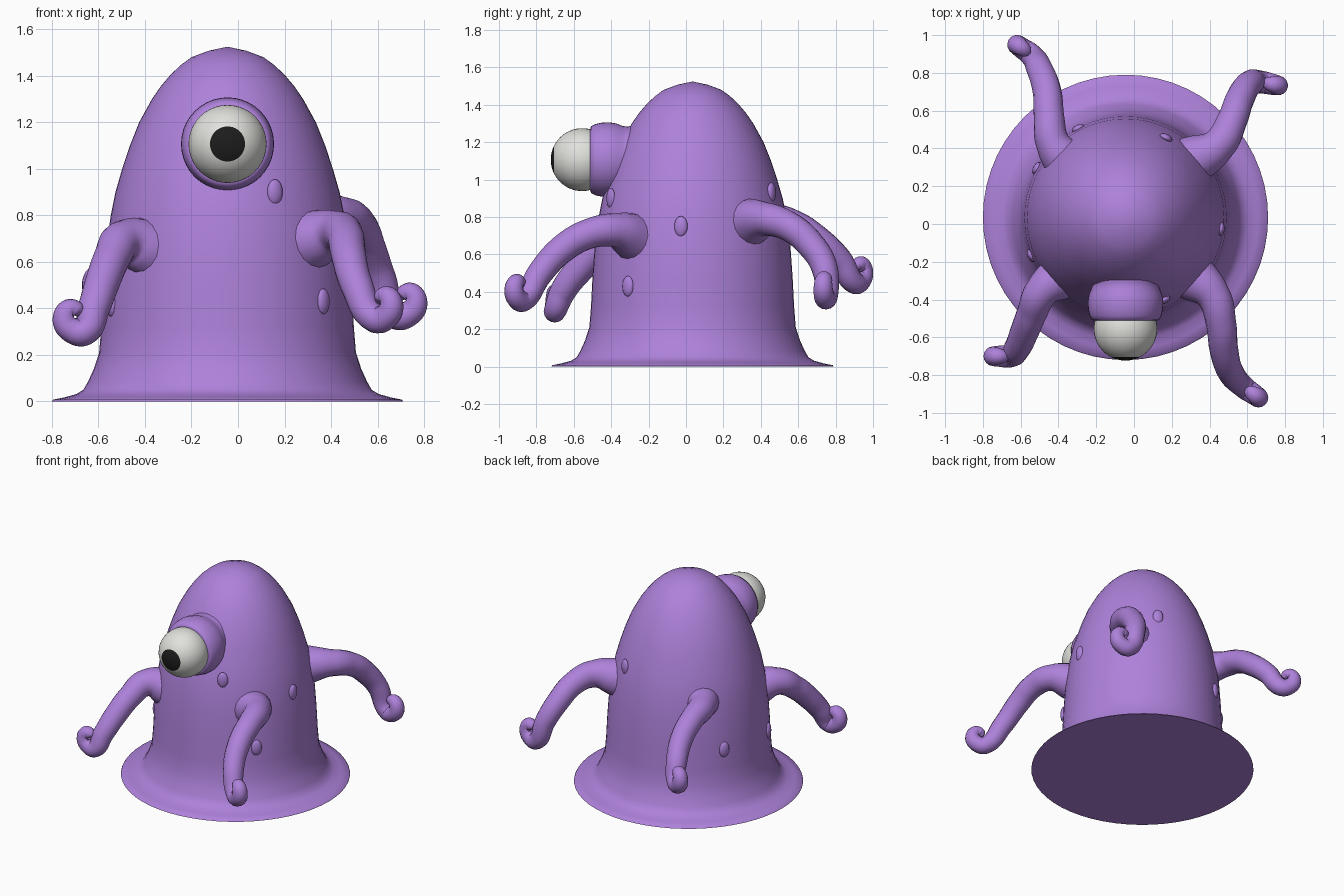
import bpy
import bmesh
import math
from mathutils import Vector, Matrix

default = bpy.data.objects.get("Cube")
if default:
    bpy.data.objects.remove(default, do_unlink=True)


def make_material(name, rgb):
    mat = bpy.data.materials.new(name)
    mat.use_nodes = True
    color = (*rgb, 1)
    mat.diffuse_color = color
    mat.node_tree.nodes["Principled BSDF"].inputs["Base Color"].default_value = color
    return mat


PURPLE = make_material("purple skin", (.42, .22, .70))
WHITE = make_material("eye white", (.75, .75, .72))
BLACK = make_material("pupil black", (.012, .012, .012))

CENTER = Vector((-.045, .035, 0))
EYE = Vector((-.045, -.555, 1.107))
EYE_RADIUS = .168


def finish(obj, angle=50):
    bpy.ops.object.select_all(action="DESELECT")
    obj.select_set(True)
    bpy.context.view_layer.objects.active = obj
    bpy.ops.object.shade_smooth_by_angle(angle=math.radians(angle))
    return obj


def add_mesh(name, bm, materials):
    bmesh.ops.recalc_face_normals(bm, faces=bm.faces)
    mesh = bpy.data.meshes.new(name)
    bm.to_mesh(mesh)
    bm.free()
    for mat in materials:
        mesh.materials.append(mat)
    obj = bpy.data.objects.new(name, mesh)
    bpy.context.collection.objects.link(obj)
    return finish(obj)


def lathe(name, profile, matrix, segments=56):
    """Revolve (radius, height) points around the local z axis."""
    bm = bmesh.new()
    verts = [bm.verts.new((r, 0, z)) for r, z in profile]
    edges = [bm.edges.new(pair) for pair in zip(verts, verts[1:])]
    bmesh.ops.spin(bm, geom=verts + edges, cent=(0, 0, 0), axis=(0, 0, 1),
                   angle=math.tau, steps=segments, use_duplicate=False)
    bmesh.ops.remove_doubles(bm, verts=bm.verts, dist=.0005)
    bm.transform(matrix)
    return add_mesh(name, bm, [PURPLE])


# Bell-shaped body with a thin spreading foot
body_profile = [
    (0, 0), (.755, 0), (.75, .008), (.70, .018), (.65, .032), (.62, .05),
    (.60, .085), (.575, .14), (.552, .21), (.543, .32), (.535, .48), (.522, .66),
    (.502, .8), (.482, .9), (.453, 1), (.42, 1.1), (.38, 1.2), (.325, 1.3),
    (.287, 1.355), (.245, 1.405), (.2, 1.447), (.155, 1.48), (.08, 1.508), (0, 1.525)]
lathe("body", body_profile, Matrix.Translation(CENTER))


def body_radius(z):
    for (r0, z0), (r1, z1) in zip(body_profile[1:], body_profile[2:]):
        if z0 <= z <= z1:
            return r0 + (r1 - r0) * (z - z0) / (z1 - z0)


# Fleshy eye socket, turned to face forward and flared where it meets the body
forward = Matrix.Rotation(math.pi / 2, 4, "X")
socket_profile = [
    (.2, .2), (.187, .28), (.176, .31), (.18, .34), (.193, .37), (.2, .41),
    (.198, .45), (.19, .485), (.178, .508), (.165, .512), (0, .512)]
lathe("eye_socket", socket_profile,
      Matrix.Translation((EYE.x, 0, EYE.z)) @ forward, 40)

# Eyeball with the pupil coloured by distance from the forward axis
bm = bmesh.new()
bmesh.ops.create_uvsphere(bm, u_segments=40, v_segments=27, radius=EYE_RADIUS)
for face in bm.faces:
    face.material_index = int(face.calc_center_median().z > .151)
bm.transform(Matrix.Translation(EYE) @ forward)
add_mesh("eyeball", bm, [WHITE, BLACK])


# Tentacles: a drooping path, ending in a small upward curl
def tentacle(name, path, curl_direction):
    points = [Vector(p) for p in path]
    low = points[-1]
    out = Vector((*curl_direction, 0)).normalized()
    up = Vector((0, 0, 1))
    points += [low + out * .05 + up * .005, low + out * .085 + up * .05,
               low + out * .065 + up * .095, low + out * .03 + up * .09,
               low + out * .015 + up * .07]
    radii = [.135, .09, .08, .076, .07, .06, .056, .052, .046, .036, .012]
    curve = bpy.data.curves.new(name, "CURVE")
    curve.dimensions = "3D"
    curve.bevel_depth = 1
    curve.bevel_resolution = 6
    curve.resolution_u = 8
    curve.use_fill_caps = True
    spline = curve.splines.new("BEZIER")
    spline.bezier_points.add(len(points) - 1)
    for bez, co, radius in zip(spline.bezier_points, points, radii):
        bez.co = co
        bez.radius = radius
        bez.handle_left_type = bez.handle_right_type = "AUTO"
    curve.materials.append(PURPLE)
    obj = bpy.data.objects.new(name, curve)
    bpy.context.collection.objects.link(obj)
    bpy.ops.object.select_all(action="DESELECT")
    obj.select_set(True)
    bpy.context.view_layer.objects.active = obj
    bpy.ops.object.convert(target="MESH")
    finish(bpy.context.view_layer.objects.active, 80)


tentacle("front_left_tentacle",
         [(.3, -.27, .69), (.42, -.38, .73), (.46, -.52, .71),
          (.475, -.66, .63), (.51, -.78, .5), (.59, -.87, .355)], (.7, -.5))
tentacle("front_right_tentacle",
         [(-.36, -.26, .65), (-.49, -.36, .69), (-.54, -.47, .62),
          (-.58, -.57, .52), (-.62, -.66, .4), (-.66, -.7, .3)], (-1, 0))
tentacle("back_left_tentacle",
         [(.3, .33, .77), (.45, .42, .79), (.52, .55, .75),
          (.56, .66, .66), (.61, .74, .53), (.68, .75, .37)], (1, -.2))
tentacle("back_right_tentacle",
         [(-.33, .3, .77), (-.43, .43, .79), (-.45, .57, .76),
          (-.46, .7, .68), (-.5, .82, .57), (-.55, .9, .45)], (-.7, .5))

# Small warts scattered over the body: angle in degrees, height
warts = [(-7, .75), (-40, .43), (63, .93), (118, .5), (151, .45), (202, .42), (-65, .9)]
for number, (degrees, z) in enumerate(warts, 1):
    spot = Matrix.Rotation(math.radians(degrees), 4, "Z")
    spot = Matrix.Translation(CENTER) @ spot @ Matrix.Translation((body_radius(z), 0, z))
    bm = bmesh.new()
    bmesh.ops.create_uvsphere(bm, u_segments=16, v_segments=10, radius=1)
    bm.transform(spot @ Matrix.Diagonal((.02, .036, .055, 1)))
    add_mesh(f"wart_{number}", bm, [PURPLE])
